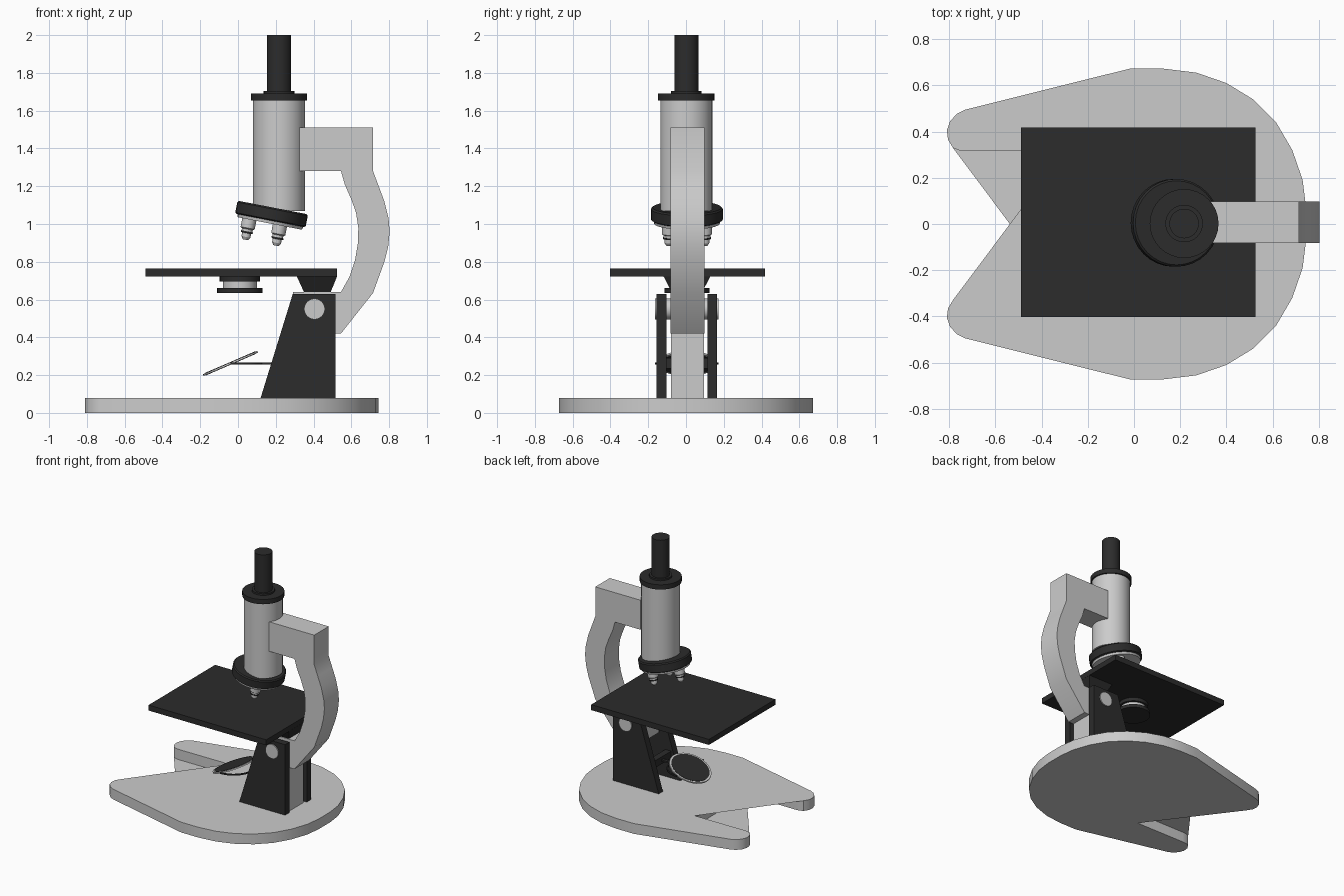
import bpy, bmesh, math
from mathutils import Matrix, Vector

if "Cube" in bpy.data.objects:
    bpy.data.objects.remove(bpy.data.objects["Cube"])

black = bpy.data.materials.new("black")
black.diffuse_color = (0.025, 0.025, 0.025, 1)
black.use_nodes = True
black.node_tree.nodes["Principled BSDF"].inputs["Base Color"].default_value = black.diffuse_color
Y0 = 0.005


def finish(name, bm, mat=None, smooth=True, recalc=True):
    if recalc:
        bmesh.ops.recalc_face_normals(bm, faces=bm.faces)
    me = bpy.data.meshes.new(name)
    bm.to_mesh(me)
    bm.free()
    ob = bpy.data.objects.new(name, me)
    bpy.context.collection.objects.link(ob)
    if mat:
        me.materials.append(mat)
    if smooth:
        bpy.ops.object.select_all(action='DESELECT')
        ob.select_set(True)
        bpy.context.view_layer.objects.active = ob
        bpy.ops.object.shade_smooth_by_angle(angle=math.radians(30))
    return ob


def lathe(name, profile, matrix, mat=None, n=32):
    """Closed turned part from (radius, height) points, capped at both ends."""
    bm = bmesh.new()
    rings = [[bm.verts.new(matrix @ Vector((r * math.cos(2 * math.pi * i / n),
                                            r * math.sin(2 * math.pi * i / n), z)))
              for i in range(n)] for r, z in profile]
    for a, b in zip(rings, rings[1:]):
        for i in range(n):
            j = (i + 1) % n
            bm.faces.new((a[i], a[j], b[j], b[i]))
    bm.faces.new(rings[0][::-1])
    bm.faces.new(rings[-1])
    return finish(name, bm, mat)


def side_plate(name, pts, y0, y1, mat=None):
    """Extrude an x-z profile along y."""
    bm = bmesh.new()
    f = bm.faces.new([bm.verts.new((x, y0, z)) for x, z in pts])
    r = bmesh.ops.extrude_face_region(bm, geom=[f])
    bmesh.ops.translate(bm, vec=(0, y1 - y0, 0),
                        verts=[v for v in r["geom"] if isinstance(v, bmesh.types.BMVert)])
    return finish(name, bm, mat)


def box(name, x, y, z, mat=None):
    return side_plate(name, [(x[0], z[0]), (x[1], z[0]), (x[1], z[1]), (x[0], z[1])], y[0], y[1], mat)


T = Matrix.Translation

# Base: horseshoe outline, mirrored half; slanted webs part-fill the notch on top and bottom
half = [(-0.30, 0.317), (-0.72, 0.315), (-0.754, 0.318), (-0.784, 0.33), (-0.805, 0.365),
        (-0.81, 0.405), (-0.797, 0.443), (-0.767, 0.477), (-0.73, 0.495), (-0.02, 0.672),
        (0.13, 0.672), (0.27, 0.655), (0.40, 0.61), (0.515, 0.54), (0.615, 0.44),
        (0.685, 0.32), (0.73, 0.19), (0.745, 0.07)]
outline = half + [(x, -y) for x, y in reversed(half)]
n = len(outline)
bm = bmesh.new()
low = [bm.verts.new((x, y, 0)) for x, y in outline]
top = [bm.verts.new((x, y, 0.08)) for x, y in outline]
for i in range(n):
    j = (i + 1) % n
    bm.faces.new((low[j], low[i], top[i], top[j]))
bm.faces.new(low)
bm.faces.new(top[::-1])
bmesh.ops.recalc_face_normals(bm, faces=bm.faces)
web_top = bm.faces.new((top[0], top[-4], top[-3], top[-2], top[-1]))
web_low = bm.faces.new((low[-1], low[3], low[2], low[1], low[0]))
bm.normal_update()
for f, s in ((web_top, 1), (web_low, -1)):
    if f.normal.z * s < 0:
        f.normal_flip()
finish("base", bm, recalc=False)

# Pillar plates, central column and hinge pin
for side, name in ((-1, "left_pillar"), (1, "right_pillar")):
    a, b = sorted((side * 0.108 + Y0, side * 0.16 + Y0))
    side_plate(name, [(0.12, 0.08), (0.515, 0.08), (0.515, 0.63), (0.29, 0.63)], a, b, black)
box("pillar_column", (0.40, 0.50), (-0.085 + Y0, 0.09 + Y0), (0.08, 0.45))
lathe("hinge_pin", [(0.055, -0.168), (0.055, 0.168)],
      T((0.405, Y0, 0.55)) @ Matrix.Rotation(math.pi / 2, 4, 'X'))

# Curved arm
arm = [(0.325, 1.51), (0.715, 1.51), (0.715, 1.28), (0.745, 1.20), (0.775, 1.12), (0.797, 1.03),
       (0.803, 0.96), (0.795, 0.88), (0.775, 0.80), (0.715, 0.635), (0.545, 0.42), (0.29, 0.42),
       (0.29, 0.64), (0.545, 0.64), (0.59, 0.72), (0.62, 0.81), (0.635, 0.90), (0.637, 0.98),
       (0.625, 1.06), (0.60, 1.13), (0.565, 1.21), (0.545, 1.28), (0.325, 1.28)]
side_plate("arm", arm, -0.087 + Y0, 0.092 + Y0)

# Stage and its tapered bracket
box("stage", (-0.49, 0.525), (-0.402, 0.418), (0.722, 0.765), black)
bm = bmesh.new()
bmesh.ops.create_cube(bm, size=1)
for v in bm.verts:
    up = v.co.z > 0
    v.co = ((0.418 if up else 0.42) + v.co.x * (0.215 if up else 0.14),
            Y0 + v.co.y * (0.25 if up else 0.16), 0.725 if up else 0.638)
finish("stage_bracket", bm, black)

# Condenser under the stage
at = T((0.01, Y0, 0))
lathe("condenser_mount", [(0.107, 0.695), (0.107, 0.724)], at, black)
lathe("condenser_body", [(0.09, 0.655), (0.09, 0.70)], at)
lathe("condenser_ring", [(0.085, 0.635), (0.12, 0.635), (0.12, 0.66), (0.085, 0.66)], at, black)

# Mirror, fork and cross bar
tilt = T((-0.04, Y0, 0.262)) @ Matrix.Rotation(-math.radians(23.3), 4, 'Y')
lathe("mirror_rim", [(0.157, -0.005), (0.157, 0.005)], tilt)
lathe("mirror_face", [(0.143, -0.007), (0.143, 0.007)], tilt, black)
bm = bmesh.new()
loops = []
for i in range(17):
    a = -math.pi / 2 + math.pi * i / 16
    loops.append([bm.verts.new((-0.04 + r * math.cos(a), Y0 + r * math.sin(a), z))
                  for r, z in ((0.158, 0.257), (0.168, 0.257), (0.168, 0.267), (0.158, 0.267))])
for a, b in zip(loops, loops[1:]):
    for i in range(4):
        bm.faces.new((a[i], a[(i + 1) % 4], b[(i + 1) % 4], b[i]))
bm.faces.new(loops[0])
bm.faces.new(loops[-1])
finish("mirror_fork", bm, black)
box("mirror_rod", (0.12, 0.21), (Y0 - 0.012, Y0 + 0.012), (0.256, 0.268), black)
box("mirror_cross_bar", (0.20, 0.25), (Y0 - 0.11, Y0 + 0.11), (0.235, 0.29), black)

# Body tube, collar and eyepiece
at = T((0.217, Y0 - 0.003, 0))
lathe("body_tube", [(0.138, 1.07), (0.138, 1.66)], at)
lathe("tube_collar", [(0.149, 1.655), (0.149, 1.692), (0.081, 1.692), (0.081, 1.705), (0.064, 1.705)], at, black)
lathe("eyepiece", [(0.064, 1.68), (0.064, 2.0)], at, black)

# Tilted nosepiece with three objectives
nose = T((0.177, Y0, 1.05)) @ Matrix.Rotation(math.radians(11), 4, 'Y')
lathe("nosepiece", [(0.18, -0.032), (0.19, -0.026), (0.19, 0.03), (0.182, 0.038)], nose, black)
lathe("nosepiece_plate", [(0.174, -0.048), (0.178, -0.03)], nose)
for i, deg in enumerate((180, 60, -60)):
    a = math.radians(deg)
    at = nose @ T((0.11 * math.cos(a), 0.11 * math.sin(a), 0))
    lathe(f"objective_{i + 1}", [(0.014, -0.157), (0.024, -0.142), (0.024, -0.122), (0.029, -0.12),
                                 (0.029, -0.1), (0.038, -0.094), (0.038, -0.04)], at, None, 20)
    lathe(f"objective_band_{i + 1}", [(0.032, -0.12), (0.032, -0.112)], at, black, 20)
